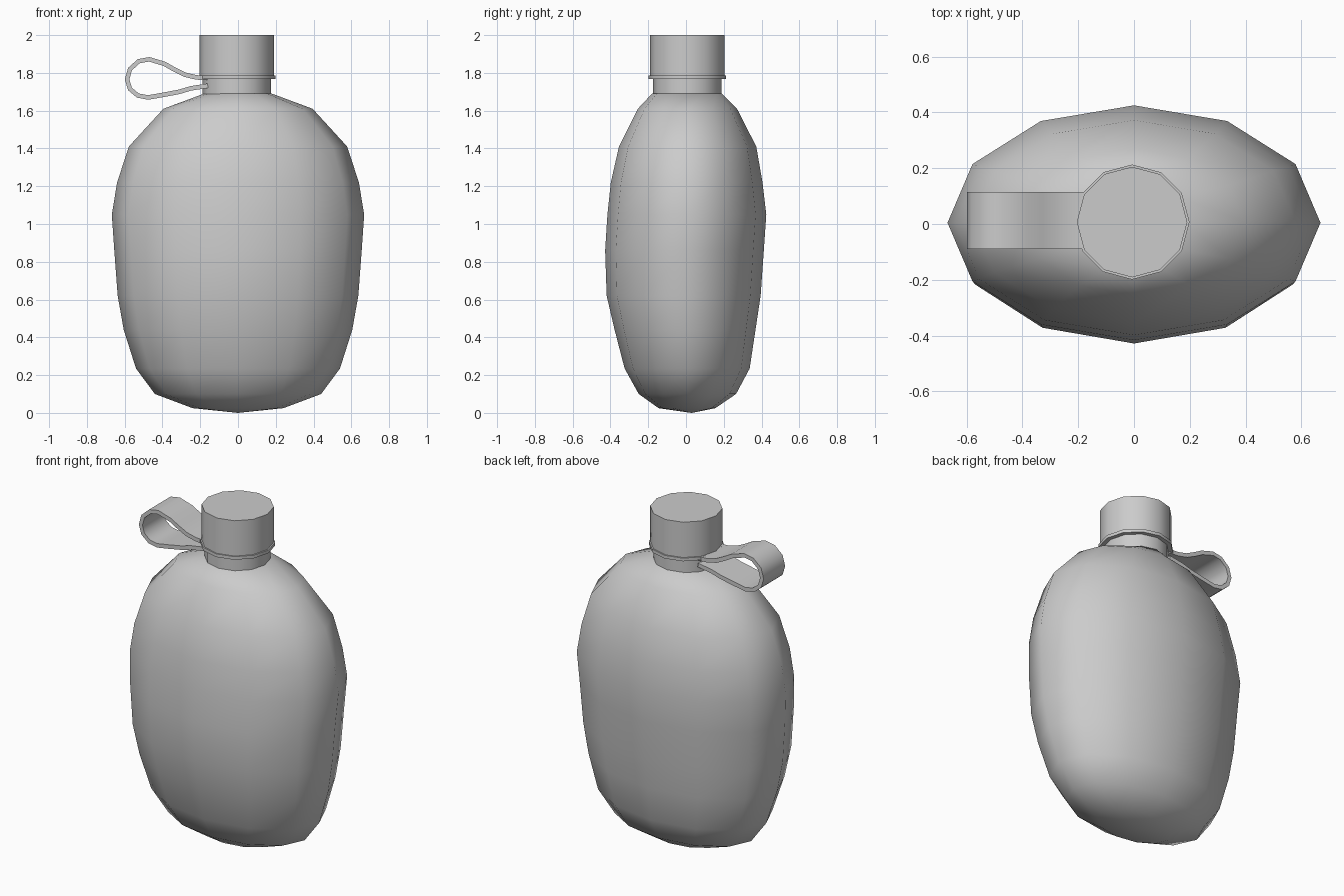
import bpy, bmesh, math

if "Cube" in bpy.data.objects:
    bpy.data.objects.remove(bpy.data.objects["Cube"])

N = 12


def finish(name, bm, angle):
    bmesh.ops.recalc_face_normals(bm, faces=bm.faces[:])
    me = bpy.data.meshes.new(name)
    bm.to_mesh(me)
    bm.free()
    ob = bpy.data.objects.new(name, me)
    bpy.context.collection.objects.link(ob)
    bpy.ops.object.select_all(action='DESELECT')
    ob.select_set(True)
    bpy.context.view_layer.objects.active = ob
    bpy.ops.object.shade_smooth_by_angle(angle=math.radians(angle))
    return ob


def loft(name, rings, cx=0.0, bottom=None, angle=35):
    """Stack 12-sided elliptical rings: (z, half width, front y, back y)."""
    bm = bmesh.new()
    loops = []
    for z, rx, y0, y1 in rings:
        cy, ry = (y0 + y1) / 2, (y1 - y0) / 2
        loops.append([bm.verts.new((cx + rx * math.cos(math.tau * i / N),
                                    cy + ry * math.sin(math.tau * i / N), z))
                      for i in range(N)])
    for a, b in zip(loops, loops[1:]):
        for i in range(N):
            j = (i + 1) % N
            bm.faces.new((a[i], a[j], b[j], b[i]))
    bm.faces.new(loops[-1])
    if bottom:
        tip = bm.verts.new(bottom)
        for i in range(N):
            bm.faces.new((tip, loops[0][(i + 1) % N], loops[0][i]))
    else:
        bm.faces.new(loops[0][::-1])
    return finish(name, bm, angle)


# Flattened flask body
loft("flask_body", [
    (0.025, 0.24, -0.145, 0.155),
    (0.10, 0.44, -0.25, 0.265),
    (0.235, 0.54, -0.325, 0.337),
    (0.44, 0.605, -0.378, 0.368),
    (0.62, 0.637, -0.42, 0.395),
    (0.86, 0.655, -0.428, 0.412),
    (1.05, 0.668, -0.416, 0.425),
    (1.22, 0.64, -0.398, 0.405),
    (1.41, 0.578, -0.355, 0.372),
    (1.61, 0.395, -0.255, 0.27),
    (1.69, 0.18, -0.18, 0.19),
], bottom=(0, 0.03, 0.0), angle=60)


# Neck, retaining ring and screw cap
def cylinder(name, z0, z1, r):
    loft(name, [(z, r, 0.007 - r, 0.007 + r) for z in (z0, z1)], cx=-0.007)


cylinder("neck", 1.67, 1.78, 0.181)
cylinder("retaining_ring", 1.768, 1.787, 0.206)
cylinder("cap", 1.785, 2.0, 0.198)

# Teardrop strap loop: centre line in x, z, thickened and given width in y
path = [(-0.16, 1.773), (-0.22, 1.776), (-0.28, 1.79), (-0.335, 1.817),
        (-0.39, 1.848), (-0.47, 1.872), (-0.525, 1.862), (-0.572, 1.82),
        (-0.587, 1.765), (-0.572, 1.715), (-0.53, 1.68), (-0.476, 1.67),
        (-0.40, 1.683), (-0.31, 1.70), (-0.25, 1.718), (-0.16, 1.732)]
T, Y0, Y1 = 0.012, -0.09, 0.115
bm = bmesh.new()
sections = []
for i, (x, z) in enumerate(path):
    xa, za = path[max(i - 1, 0)]
    xb, zb = path[min(i + 1, len(path) - 1)]
    d = math.hypot(xb - xa, zb - za)
    nx, nz = -(zb - za) / d * T, (xb - xa) / d * T
    sections.append([bm.verts.new((x + s * nx, y, z + s * nz))
                     for s, y in ((1, Y0), (1, Y1), (-1, Y1), (-1, Y0))])
for a, b in zip(sections, sections[1:]):
    for i in range(4):
        j = (i + 1) % 4
        bm.faces.new((a[i], a[j], b[j], b[i]))
bm.faces.new(sections[0])
bm.faces.new(sections[-1])
finish("strap_loop", bm, 40)
